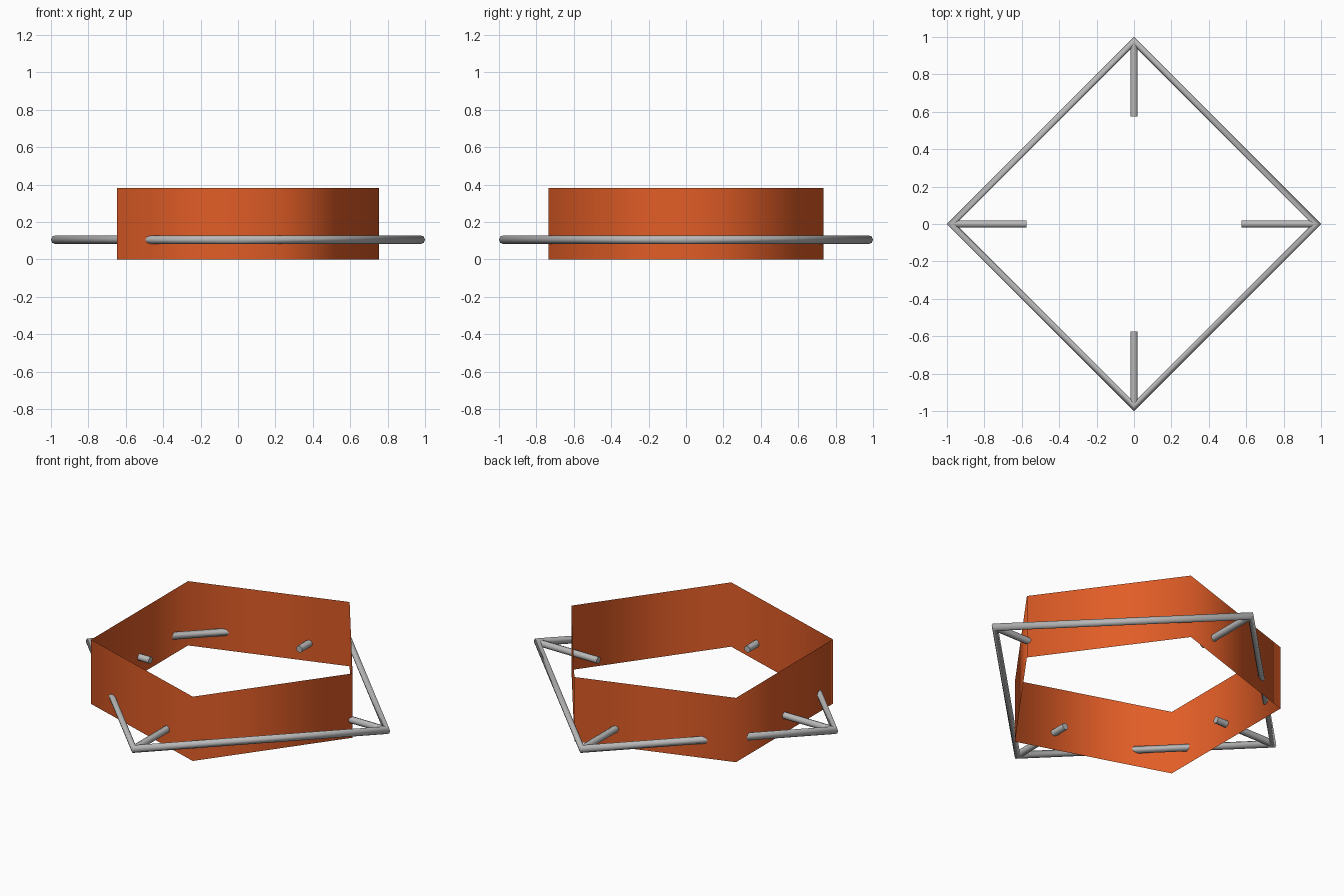
import bpy
from math import pi, cos, sin

if "Cube" in bpy.data.objects:
    bpy.data.objects.remove(bpy.data.objects["Cube"], do_unlink=True)


def material(name, rgb):
    m = bpy.data.materials.new(name)
    m.use_nodes = True
    m.diffuse_color = (*rgb, 1)
    m.node_tree.nodes["Principled BSDF"].inputs["Base Color"].default_value = (*rgb, 1)
    return m


def finish(name, mat):
    ob = bpy.context.object
    ob.name = ob.data.name = name
    ob.data.materials.append(mat)
    return ob


orange = material("burnt orange", (0.76, 0.11, 0.02))
grey = material("light grey metal", (0.48, 0.48, 0.48))

WALL_RADIUS, WALL_HEIGHT, WALL_X = 0.774, 0.382, -0.021
FRAME_RADIUS, TUBE, FRAME_Z = 0.977, 0.023, 0.105
SPOKE_INNER, SPOKE_RADIUS = 0.575, 0.02

# Five-sided open wall, a single sheet with one corner towards +x
bpy.ops.mesh.primitive_cylinder_add(
    vertices=5, radius=WALL_RADIUS, depth=WALL_HEIGHT, end_fill_type='NOTHING',
    location=(WALL_X, 0, WALL_HEIGHT / 2))
wall = finish("pentagon_wall", orange)
# the primitive starts its first corner on +y
for v in wall.data.vertices:
    v.co.x, v.co.y = v.co.y, -v.co.x
bpy.ops.object.shade_smooth()

# Square tubular frame with mitred corners on the axes
bpy.ops.mesh.primitive_torus_add(
    major_segments=4, minor_segments=8, major_radius=FRAME_RADIUS,
    minor_radius=TUBE, location=(0, 0, FRAME_Z))
finish("square_frame", grey)
bpy.ops.object.shade_smooth()

# Spokes from each frame corner inwards
middle = (SPOKE_INNER + FRAME_RADIUS) / 2
for name, angle in (("left", 0), ("back", pi / 2), ("right", pi), ("front", -pi / 2)):
    bpy.ops.mesh.primitive_cylinder_add(
        vertices=8, radius=SPOKE_RADIUS, depth=FRAME_RADIUS - SPOKE_INNER,
        location=(middle * cos(angle), middle * sin(angle), FRAME_Z),
        rotation=(0, pi / 2, angle))
    finish(name + "_spoke", grey)
    bpy.ops.object.shade_smooth_by_angle(angle=pi / 3)
